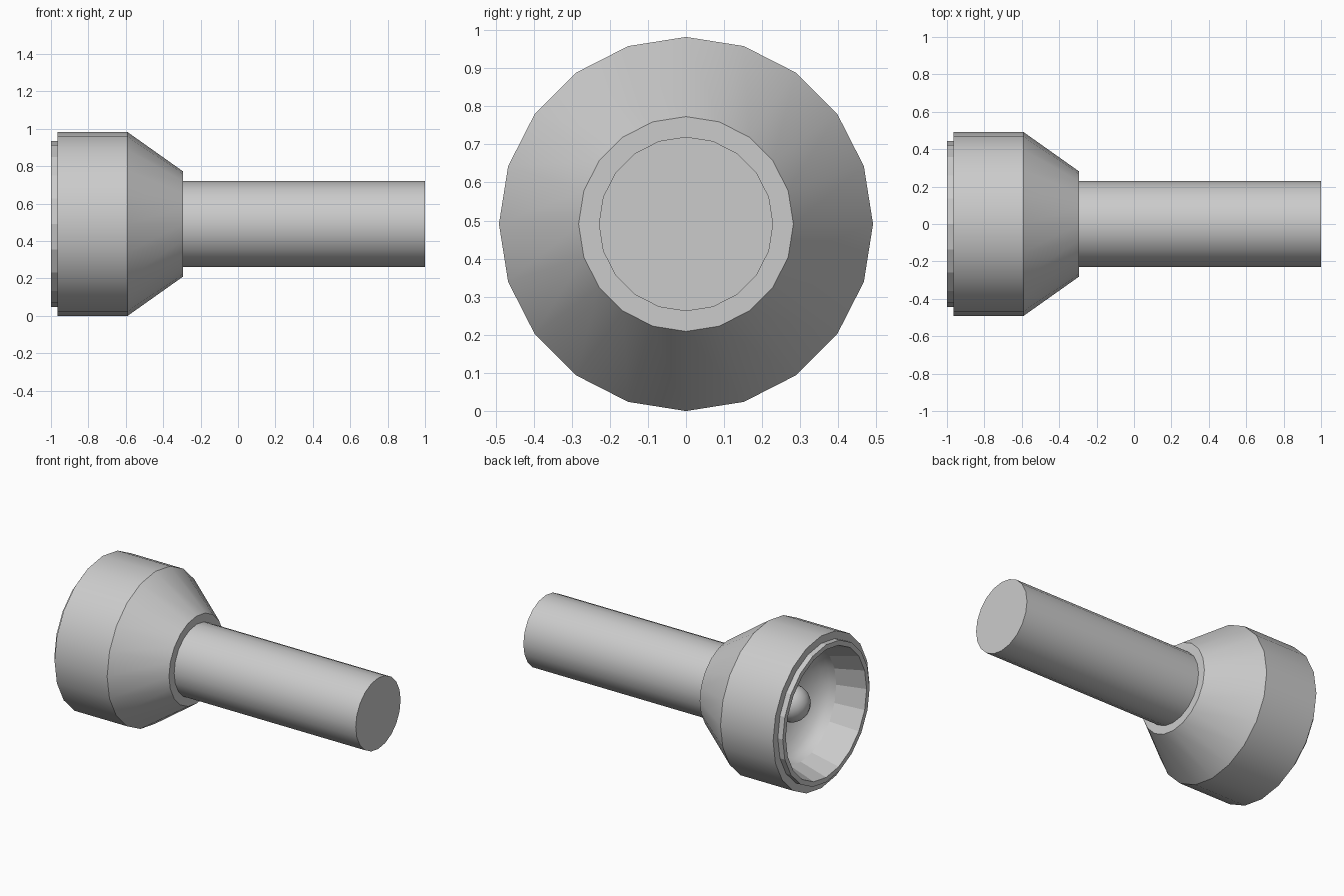
import bpy, bmesh
from math import sin, cos, pi, radians

if "Cube" in bpy.data.objects:
    bpy.data.objects.remove(bpy.data.objects["Cube"])

SIDES = 20
AXIS_Z = 0.491


def lathe(name, profile, smooth=True):
    """Turn (x, radius) points round the long axis; order is tail to front, then inward."""
    bm = bmesh.new()
    rings = []
    for x, r in profile:
        if r < 1e-5:
            rings.append([bm.verts.new((x, 0, 0))] * SIDES)
        else:
            rings.append([bm.verts.new((x, r * cos(2 * pi * j / SIDES), r * sin(2 * pi * j / SIDES)))
                          for j in range(SIDES)])
    for a, b in zip(rings, rings[1:]):
        for j in range(SIDES):
            k = (j + 1) % SIDES
            bm.faces.new(dict.fromkeys((a[j], b[j], b[k], a[k])))
    # merge the fans of flat end caps into single faces
    bmesh.ops.dissolve_limit(bm, angle_limit=radians(0.5), verts=bm.verts, edges=bm.edges)
    mesh = bpy.data.meshes.new(name)
    bm.to_mesh(mesh)
    bm.free()
    obj = bpy.data.objects.new(name, mesh)
    obj.location.z = AXIS_Z
    bpy.context.collection.objects.link(obj)
    if smooth:
        bpy.ops.object.select_all(action='DESELECT')
        obj.select_set(True)
        bpy.context.view_layer.objects.active = obj
        bpy.ops.object.shade_smooth_by_angle(angle=radians(30))
    return obj


# Handle
lathe("handle", [(1, 0), (1, 0.229), (-0.295, 0.229)])

# Head: back shoulder, cone, barrel, front lip
lathe("head", [(-0.295, 0.22), (-0.295, 0.282), (-0.59, 0.491), (-0.965, 0.491), (-0.965, 0.44)])

# Faceted rim with tapered inner wall
lathe("lens_rim", [(-0.965, 0.443), (-1, 0.443), (-1, 0.412), (-0.82, 0.36)], smooth=False)

# Concave reflector bowl
steps = 7
lathe("reflector", [(-0.82 + 0.18 * sin(pi / 2 * i / steps), 0.36 * cos(pi / 2 * i / steps))
                    for i in range(steps + 1)])

# Bulb
lathe("bulb", [(-0.75 + 0.115 * cos(pi * i / 10), 0.115 * sin(pi * i / 10)) for i in range(11)])
